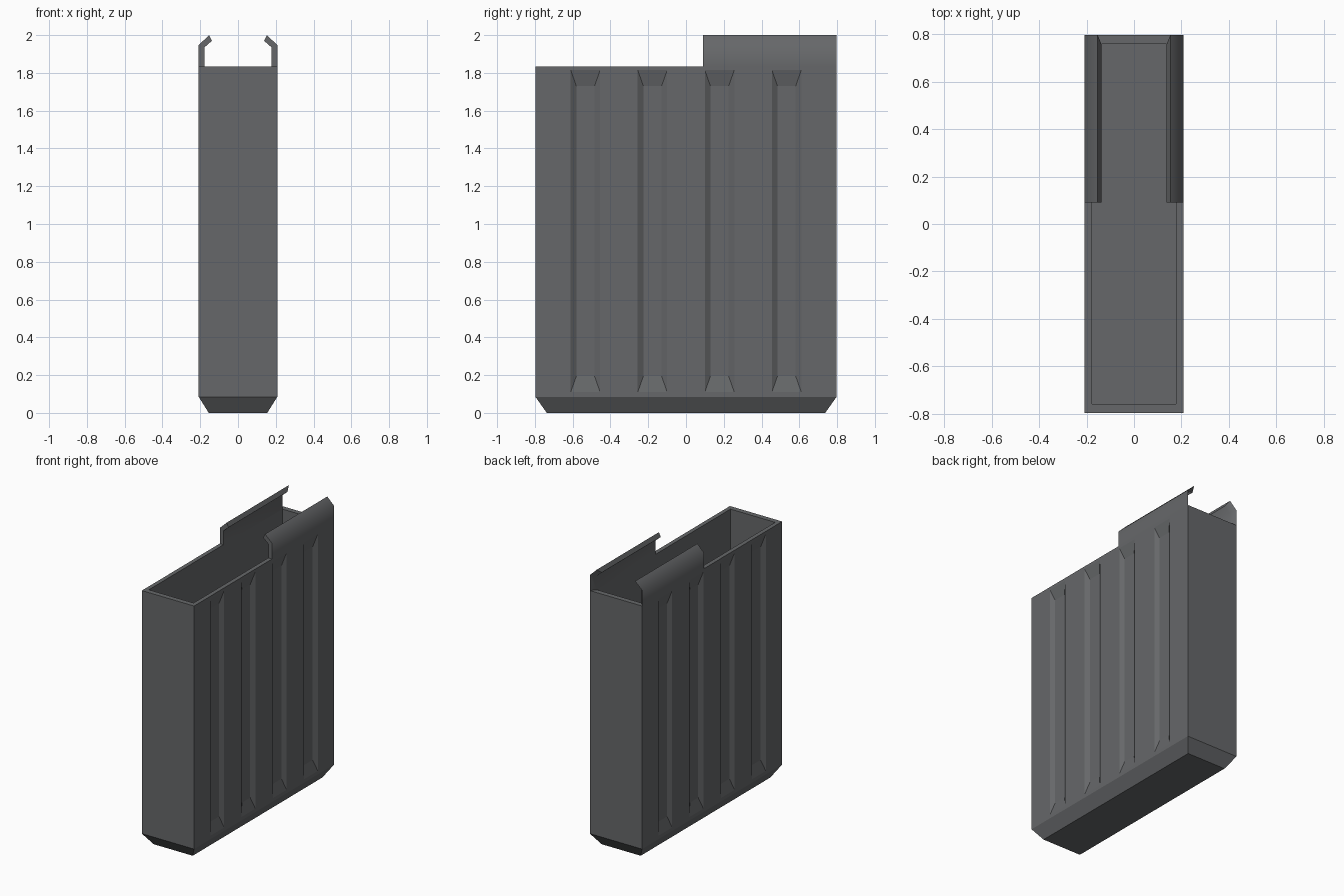
import bpy, bmesh, math

if "Cube" in bpy.data.objects:
    bpy.data.objects.remove(bpy.data.objects["Cube"])

X, Y, TOP = 0.208, 0.797, 1.835      # outer half sizes and rim height
IX, IY, FLOOR = 0.178, 0.76, 0.09    # inner half sizes and floor height

# Dark gunmetal finish
steel = bpy.data.materials.new("dark_steel")
steel.diffuse_color = (0.133, 0.137, 0.143, 1)
steel.use_nodes = True
steel.node_tree.nodes["Principled BSDF"].inputs["Base Color"].default_value = steel.diffuse_color


def finish(name, bm):
    bmesh.ops.recalc_face_normals(bm, faces=bm.faces)
    me = bpy.data.meshes.new(name)
    bm.to_mesh(me)
    bm.free()
    me.materials.append(steel)
    ob = bpy.data.objects.new(name, me)
    bpy.context.collection.objects.link(ob)
    return ob


def loft(bm, rings, cap_start=True, cap_end=True):
    vs = [[bm.verts.new(p) for p in r] for r in rings]
    for a, b in zip(vs, vs[1:]):
        n = len(a)
        for i in range(n):
            j = (i + 1) % n
            bm.faces.new((a[i], a[j], b[j], b[i]))
    if cap_start:
        bm.faces.new(vs[0][::-1])
    if cap_end:
        bm.faces.new(vs[-1])


def rect(x, y, z):
    return [(-x, -y, z), (x, -y, z), (x, y, z), (-x, y, z)]


# Hollow box with chamfered base
bm = bmesh.new()
loft(bm, [rect(X - 0.053, Y - 0.06, 0), rect(X, Y, 0.085), rect(X, Y, TOP),
          rect(IX, IY, TOP), rect(IX, IY, FLOOR)])
body = finish("magazine_body", bm)

# Tapered cutters for the four pressed grooves on each side
DEPTH, OVER = 0.02, 0.005
bm = bmesh.new()
for s in (-1, 1):
    for k in range(4):
        yc = (k - 1.5) * 0.355
        rings = []
        for d in (DEPTH, -OVER):
            t = 1 - d / DEPTH
            hy, z0, z1 = 0.048 + 0.03 * t, 0.195 - 0.085 * t, 1.73 + 0.085 * t
            x = s * (X - d)
            rings.append([(x, yc - hy, z0), (x, yc + hy, z0),
                          (x, yc + hy, z1), (x, yc - hy, z1)])
        loft(bm, rings)
cutter = finish("groove_cutter", bm)
cutter.hide_render = True
cutter.hide_viewport = True
mod = body.modifiers.new("grooves", 'BOOLEAN')
mod.operation = 'DIFFERENCE'
mod.solver = 'EXACT'
mod.object = cutter

# Bent feed lips, with the inner skin stopping at the inside of the back wall
outer = [(X, TOP), (X, 1.947), (0.153, 2.0)]
inner = [(0.138, 1.97), (IX, 1.935), (IX, TOP)]
for s, side in ((-1, "left"), (1, "right")):
    bm = bmesh.new()
    front = [(s * x, 0.09, z) for x, z in outer + inner]
    back = [(s * x, Y, z) for x, z in outer] + [(s * x, IY, z) for x, z in inner]
    loft(bm, [front, back])
    lip = finish(side + "_feed_lip", bm)
    # Soft shading over the bend only
    lip.data.shade_smooth()
    lip.data.set_sharp_from_angle(angle=math.radians(55))
